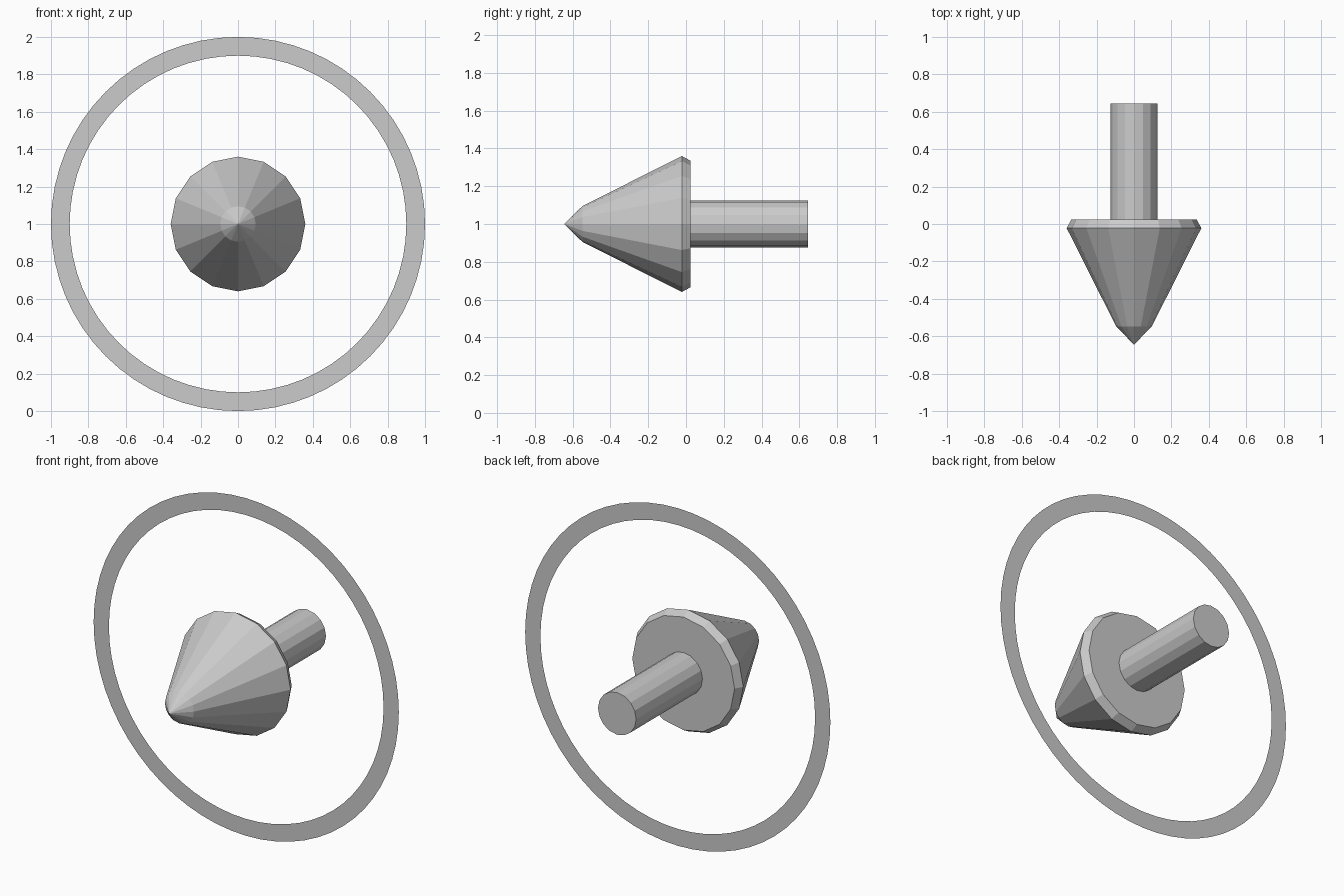
import bpy, bmesh
from math import sin, cos, tau

if "Cube" in bpy.data.objects:
    bpy.data.objects.remove(bpy.data.objects["Cube"])

CENTRE_Z = 1.0


def lathe(name, profile, sides, thin=False):
    """Spin (radius, y) points around the horizontal y axis."""
    bm = bmesh.new()
    rings = []
    for r, y in profile:
        n = 1 if r == 0 else sides
        rings.append([bm.verts.new((r * sin(tau * i / sides), y,
                                    CENTRE_Z + r * cos(tau * i / sides)))
                      for i in range(n)])
    for a, b in zip(rings, rings[1:]):
        for i in range(sides):
            j = (i + 1) % sides
            quad = [a[i % len(a)], a[j % len(a)], b[j % len(b)], b[i % len(b)]]
            bm.faces.new(list(dict.fromkeys(quad)))
    if not thin:
        # close the open ends
        for ring in (rings[0], rings[-1]):
            if len(ring) > 1:
                bm.faces.new(ring)
        bmesh.ops.recalc_face_normals(bm, faces=bm.faces)
    else:
        # flat sheet faces the front
        bm.normal_update()
        flip = [f for f in bm.faces if f.normal.y > 0]
        bmesh.ops.reverse_faces(bm, faces=flip)
    mesh = bpy.data.meshes.new(name)
    bm.to_mesh(mesh)
    bm.free()
    obj = bpy.data.objects.new(name, mesh)
    bpy.context.collection.objects.link(obj)
    return obj


# arrow head: blunt tip, long cone, bevelled rim, flat back
lathe("arrow_head", [(0, -0.645), (0.095, -0.548), (0.36, -0.022), (0.335, 0.024)], 16)

# shaft behind the head
lathe("arrow_shaft", [(0.125, 0.024), (0.125, 0.645)], 16)

# flat, paper-thin ring, set slightly behind the head
lathe("outer_ring", [(0.9, 0.077), (1.0, 0.077)], 64, thin=True)
